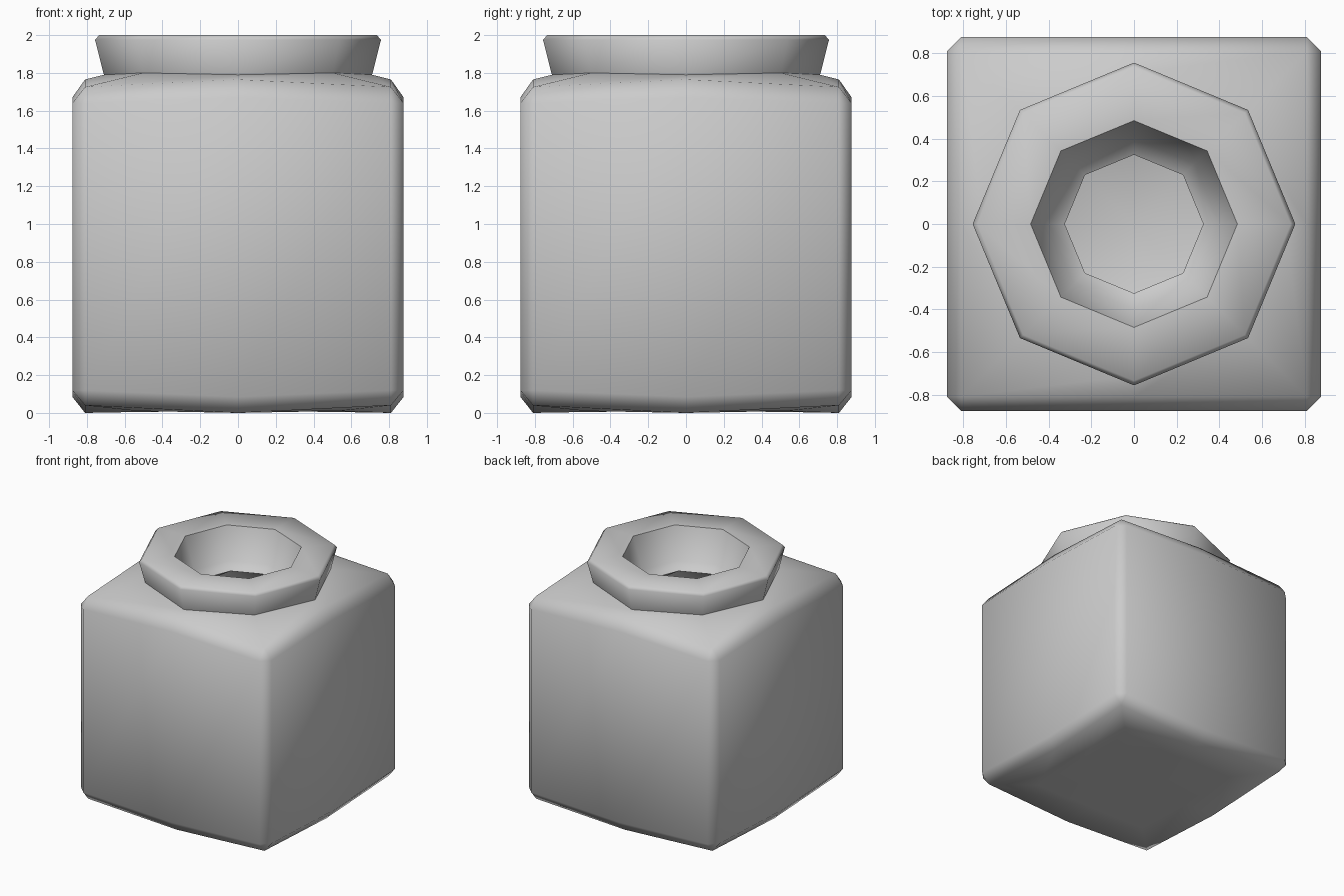
import bpy, bmesh

if "Cube" in bpy.data.objects:
    bpy.data.objects.remove(bpy.data.objects["Cube"])

# Each ring: mid-side distance, corner coordinates a/b, height at mid-side, height at corner
RINGS = [
    # underside and square body with chamfered edges
    (0.53, 0.53, 0.53, 0.005, 0.01),
    (0.81, 0.81, 0.81, 0.0, 0.04),
    (0.877, 0.877, 0.81, 0.085, 0.12),
    (0.877, 0.877, 0.81, 1.67, 1.64),
    (0.81, 0.81, 0.81, 1.765, 1.725),
    # octagonal flared neck and rim
    (0.71, 0.502, 0.502, 1.79, 1.80),
    (0.757, 0.535, 0.535, 1.975, 1.975),
    (0.735, 0.52, 0.52, 2.0, 2.0),
    # mouth
    (0.485, 0.343, 0.343, 2.0, 2.0),
    (0.40, 0.283, 0.283, 1.74, 1.74),
    (0.325, 0.23, 0.23, 1.69, 1.69),
    # hollow interior
    (0.57, 0.55, 0.55, 1.50, 1.48),
    (0.57, 0.57, 0.57, 0.36, 0.38),
    (0.50, 0.50, 0.50, 0.29, 0.31),
]


def ring(bm, m, a, b, zm, zc):
    verts = []
    x, y = 1, 0
    for _ in range(4):
        # local point (u, v) turned to the current side
        for u, v, z in ((m, 0, zm), (a, b, zc), (b, a, zc)):
            verts.append(bm.verts.new((u * x - v * y, u * y + v * x, z)))
        x, y = -y, x
    return verts


def cap(bm, verts, z):
    c = bm.verts.new((0, 0, z))
    for i in range(len(verts)):
        bm.faces.new((verts[i], verts[(i + 1) % len(verts)], c))


bm = bmesh.new()
rings = [ring(bm, *r) for r in RINGS]
for lo, hi in zip(rings, rings[1:]):
    for i in range(12):
        j = (i + 1) % 12
        bm.faces.new((lo[i], lo[j], hi[j], hi[i]))
cap(bm, rings[0], 0.01)
cap(bm, rings[-1], 0.28)
bmesh.ops.remove_doubles(bm, verts=bm.verts[:], dist=0.0005)
bmesh.ops.recalc_face_normals(bm, faces=bm.faces[:])

# Jar
mesh = bpy.data.meshes.new("square_jar")
bm.to_mesh(mesh)
bm.free()
jar = bpy.data.objects.new("square_jar", mesh)
bpy.context.collection.objects.link(jar)
bpy.context.view_layer.objects.active = jar
jar.select_set(True)
bpy.ops.object.shade_smooth_by_angle(angle=1.0)
